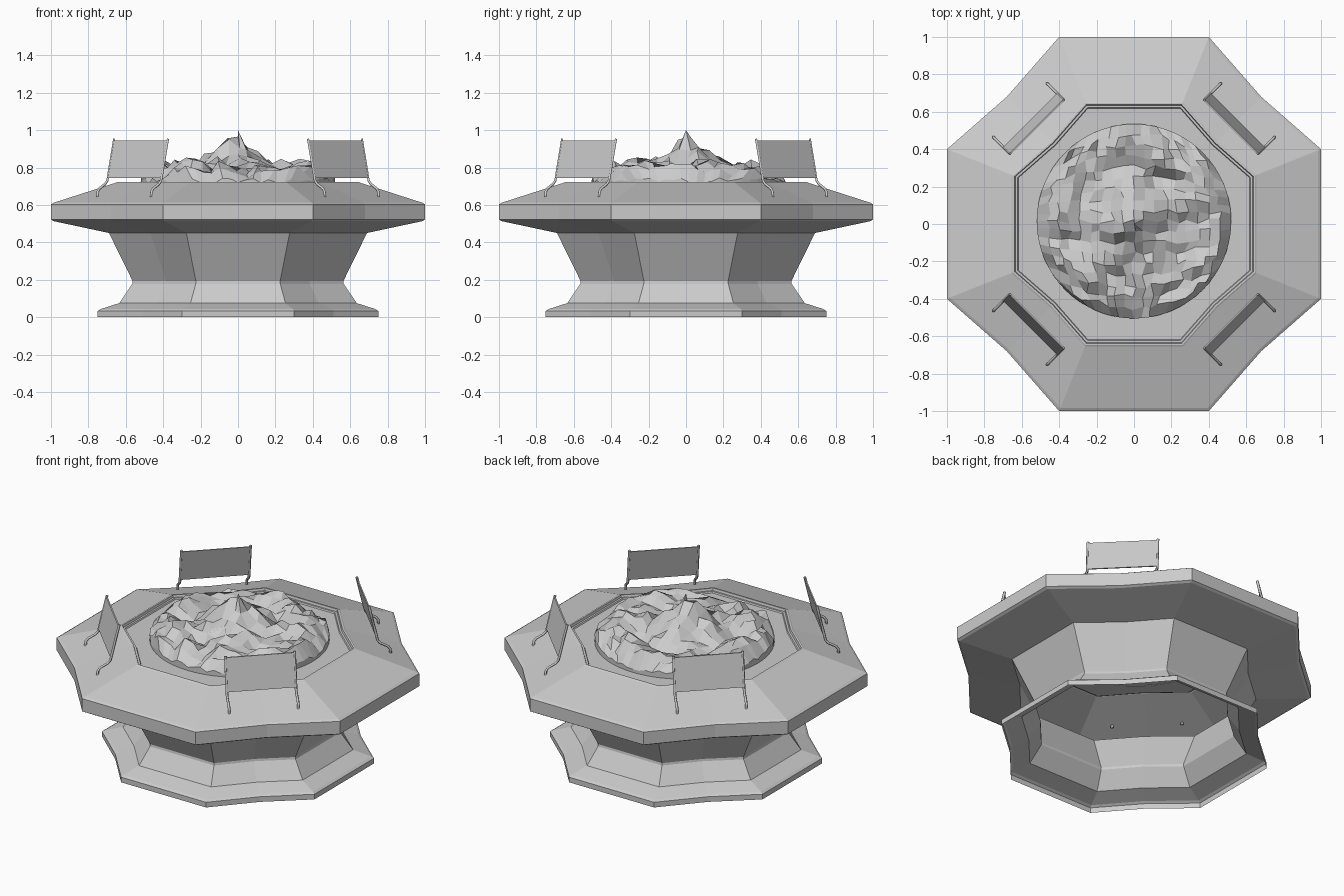
import bpy, bmesh, math, random
from mathutils import Vector, noise

if "Cube" in bpy.data.objects:
    bpy.data.objects.remove(bpy.data.objects["Cube"])

random.seed(4)


def make_object(name, bm, normals=True):
    if normals:
        bmesh.ops.recalc_face_normals(bm, faces=bm.faces[:])
    me = bpy.data.meshes.new(name)
    bm.to_mesh(me)
    bm.free()
    ob = bpy.data.objects.new(name, me)
    bpy.context.collection.objects.link(ob)
    return ob


def outline(s):
    # octagon whose diagonal sides are slightly pinched in at the middle
    pts = []
    for q in range(4):
        a = q * math.pi / 2
        c, d = math.cos(a), math.sin(a)
        for x, y in ((1, -0.4), (1, 0.4), (0.68, 0.68)):
            pts.append((s * (x * c - y * d), s * (x * d + y * c)))
    return pts


# planter body: one open-bottomed shell through stacked outlines
profile = [(0.75, 0), (0.75, 0.033), (0.735, 0.043), (0.635, 0.075), (0.565, 0.178),
           (0.563, 0.192), (0.69, 0.45), (0.985, 0.513), (1, 0.522), (1, 0.603), (0.985, 0.612),
           (0.655, 0.718), (0.648, 0.722), (0.638, 0.722), (0.634, 0.708),
           (0.622, 0.708), (0.618, 0.700)]
bm = bmesh.new()
rings = [[bm.verts.new((x, y, z)) for x, y in outline(s)] for s, z in profile]
for a, b in zip(rings, rings[1:]):
    for i in range(12):
        j = (i + 1) % 12
        bm.faces.new((a[i], a[j], b[j], b[i]))
bm.faces.new(rings[-1])
make_object("planter_body", bm)

# rocky mound: round grid with a central peak and rough heights
N, R = 18, 0.52
bm = bmesh.new()
bmesh.ops.create_grid(bm, x_segments=N, y_segments=N, size=1)
for v in bm.verts:
    u, w = v.co.x, v.co.y
    edge = max(abs(u), abs(w)) > 0.99
    x = u * math.sqrt(1 - w * w / 2) * R
    y = w * math.sqrt(1 - u * u / 2) * R
    r = math.hypot(x, y)
    h = 0.765 + 0.16 * math.exp(-(r / 0.17) ** 2)
    h += 0.06 * noise.noise(Vector((x * 7, y * 7, 2.3))) + random.uniform(-0.025, 0.025)
    h += 0.035 * math.exp(-((r - 0.41) / 0.08) ** 2)
    if edge:
        h = 0.715 + random.uniform(0, 0.03)
    else:
        x += random.uniform(-0.014, 0.014)
        y += random.uniform(-0.014, 0.014)
    if r < 0.03:
        x, y = x * 0.6, y * 0.6
        h = 0.965
    v.co = (x, y + 0.015, h)
# single summit in the middle cell
centre = min(bm.faces, key=lambda f: f.calc_center_median().xy.length)
tip = bmesh.ops.poke(bm, faces=[centre])["verts"][0]
tip.co = (0, 0, 1.0)
# skirt down to the bed
border = [e for e in bm.edges if e.is_boundary]
skirt = bmesh.ops.extrude_edge_only(bm, edges=border)["geom"]
for v in skirt:
    if isinstance(v, bmesh.types.BMVert):
        v.co.z = 0.698
make_object("rock_mound", bm)


# sign boards on bent posts, one per diagonal
def place(rad, tan, z, ang):
    c, s = math.cos(ang), math.sin(ang)
    return Vector((rad * c - tan * s, rad * s + tan * c, z))


def post(name, tan, ang, path, radius):
    cu = bpy.data.curves.new(name, 'CURVE')
    cu.dimensions = '3D'
    cu.bevel_depth = radius
    cu.bevel_resolution = 0
    cu.use_fill_caps = True
    sp = cu.splines.new('POLY')
    sp.points.add(len(path) - 1)
    for p, (rad, z) in zip(sp.points, path):
        p.co = (*place(rad, tan, z, ang), 1)
    bpy.context.collection.objects.link(bpy.data.objects.new(name, cu))


leg = [(0.862, 0.63), (0.858, 0.67), (0.845, 0.687), (0.80, 0.712),
       (0.785, 0.73), (0.78, 0.75), (0.733, 0.953)]
for k in range(4):
    ang = math.pi / 4 + k * math.pi / 2
    for side in (-1, 1):
        post(f"sign_post_{k}_{side}", side * 0.203, ang, leg, 0.008)
    bm = bmesh.new()
    bmesh.ops.create_cube(bm, size=1)
    for v in bm.verts:
        top = v.co.z > 0
        v.co = place((0.735 if top else 0.781) + v.co.x * 0.008, v.co.y * 0.40,
                     0.945 if top else 0.745, ang)
    make_object(f"sign_board_{k}", bm)
